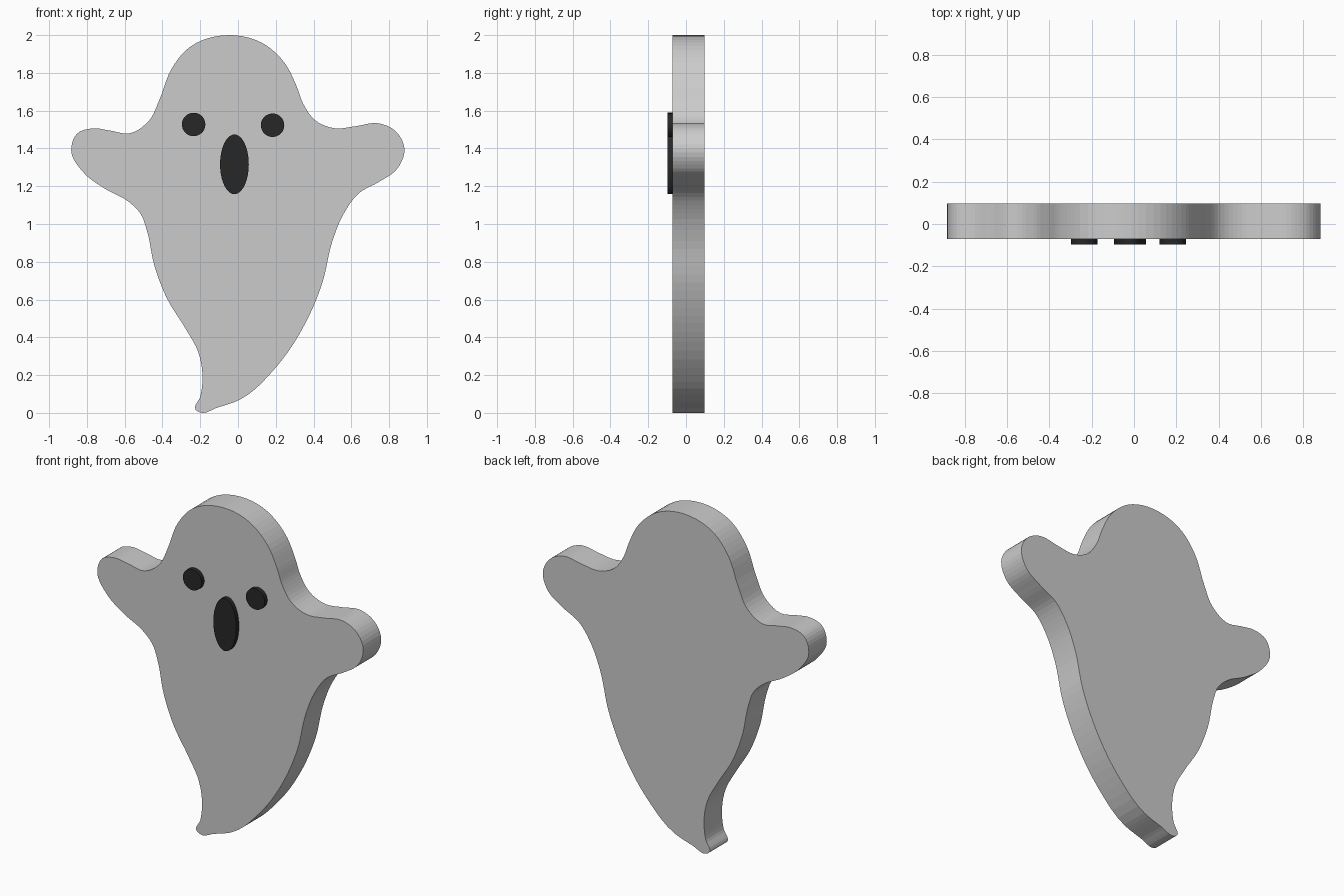
import bpy, bmesh, math
from mathutils import Vector, geometry

if "Cube" in bpy.data.objects:
    bpy.data.objects.remove(bpy.data.objects["Cube"])

# Silhouette knots (x, z), clockwise from the crown
OUTLINE = [
    (-.05, 2.0), (.125, 1.96), (.245, 1.855), (.31, 1.73), (.345, 1.637),
    (.41, 1.548), (.51, 1.507), (.62, 1.517), (.745, 1.533), (.83, 1.495),
    (.881, 1.40), (.845, 1.295), (.75, 1.225), (.64, 1.163), (.56, 1.055),
    (.50, .91), (.447, .69), (.357, .475), (.20, .24), (.01, .07),
    (-.11, .028), (-.20, .002), (-.225, .018), (-.20, .085), (-.188, .19),
    (-.21, .32), (-.28, .45), (-.373, .60), (-.44, .77), (-.485, .975),
    (-.513, 1.05), (-.575, 1.115), (-.71, 1.19), (-.82, 1.275), (-.883, 1.39),
    (-.85, 1.48), (-.77, 1.506), (-.68, 1.495), (-.575, 1.48), (-.473, 1.545),
    (-.415, 1.66), (-.35, 1.825), (-.255, 1.937)]


def smooth_loop(knots, steps):
    """Closed spline through the knots, handles scaled to each span."""
    p = [Vector(k) for k in knots]
    n, out = len(p), []
    for i in range(n):
        a, b, c, d = p[i - 1], p[i], p[(i + 1) % n], p[(i + 2) % n]
        h = (c - b).length / 3
        t0 = ((b - a).normalized() * (c - b).length + (c - b).normalized() * (b - a).length).normalized()
        t1 = ((c - b).normalized() * (d - c).length + (d - c).normalized() * (c - b).length).normalized()
        out += geometry.interpolate_bezier(b, b + t0 * h, c - t1 * h, c, steps + 1)[:-1]
    return out


def ellipse(cx, cz, rx, rz, sides=48):
    return [(cx + rx * math.cos(2 * math.pi * i / sides),
             cz + rz * math.sin(2 * math.pi * i / sides)) for i in range(sides)]


def slab(name, loop, y_front, y_back, material=None):
    """Extrude a closed x-z loop along y."""
    bm = bmesh.new()
    face = bm.faces.new([bm.verts.new((x, y_front, z)) for x, z in loop])
    ext = bmesh.ops.extrude_face_region(bm, geom=[face], use_keep_orig=True)
    moved = [g for g in ext["geom"] if isinstance(g, bmesh.types.BMVert)]
    bmesh.ops.translate(bm, verts=moved, vec=(0, y_back - y_front, 0))
    bmesh.ops.recalc_face_normals(bm, faces=bm.faces)
    mesh = bpy.data.meshes.new(name)
    bm.to_mesh(mesh)
    bm.free()
    if material:
        mesh.materials.append(material)
    obj = bpy.data.objects.new(name, mesh)
    bpy.context.collection.objects.link(obj)
    return obj


black = bpy.data.materials.new("black")
black.diffuse_color = (.02, .02, .02, 1)
black.use_nodes = True
black.node_tree.nodes["Principled BSDF"].inputs["Base Color"].default_value = black.diffuse_color

# Flat ghost body
slab("body", smooth_loop(OUTLINE, 5), -.072, .098)

# Raised face features
slab("left_eye", ellipse(-.235, 1.527, .062, .062), -.098, -.07, black)
slab("right_eye", ellipse(.183, 1.523, .062, .062), -.098, -.07, black)
slab("mouth", ellipse(-.019, 1.316, .076, .158), -.098, -.07, black)
